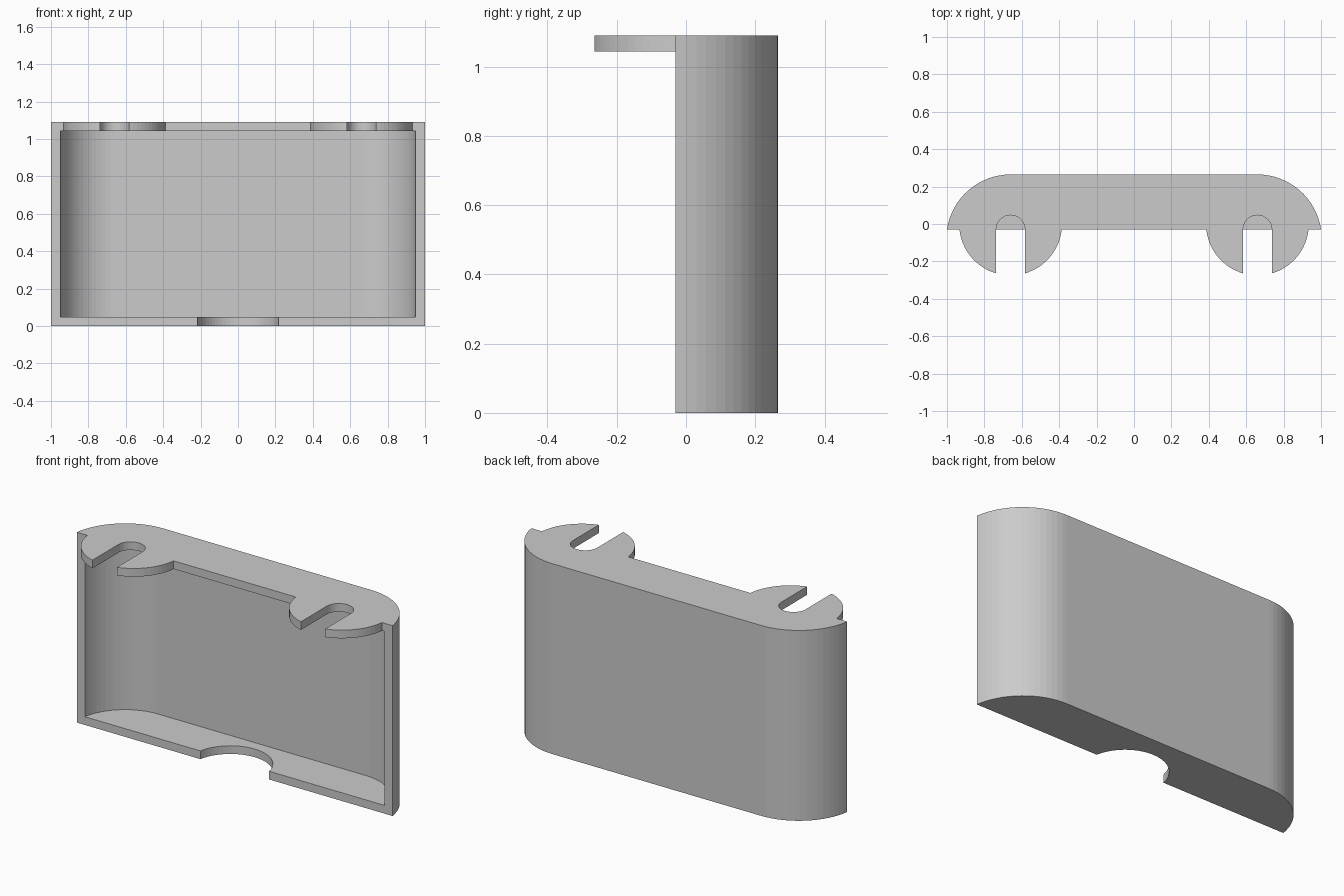
import bpy, bmesh
from math import sin, cos, asin, pi

if "Cube" in bpy.data.objects:
    bpy.data.objects.remove(bpy.data.objects["Cube"])

FRONT, HEIGHT, WALL = -0.03, 1.09, 0.047
END_X, END_Y, END_R = 0.659, -0.08, 0.345    # rounded ends of the body
LUG_X, LUG_R = 0.66, 0.275                   # hooked lugs on the top
SLOT_R = 0.077


def arc(cx, cy, r, a0, a1, n):
    return [(cx + r * cos(a0 + (a1 - a0) * i / n),
             cy + r * sin(a0 + (a1 - a0) * i / n)) for i in range(n + 1)]


def mirrored(half):
    return half + [(-x, y) for x, y in reversed(half)]


def prism(name, outline, z0, z1):
    bm = bmesh.new()
    face = bm.faces.new([bm.verts.new((x, y, z0)) for x, y in outline])
    top = bmesh.ops.extrude_face_region(bm, geom=[face])["geom"]
    bmesh.ops.translate(bm, vec=(0, 0, z1 - z0),
                        verts=[v for v in top if isinstance(v, bmesh.types.BMVert)])
    bmesh.ops.recalc_face_normals(bm, faces=bm.faces)
    mesh = bpy.data.meshes.new(name)
    bm.to_mesh(mesh)
    bm.free()
    obj = bpy.data.objects.new(name, mesh)
    bpy.context.collection.objects.link(obj)
    return obj


def cut(obj, cutter):
    mod = obj.modifiers.new("cut", 'BOOLEAN')
    mod.operation, mod.solver, mod.object = 'DIFFERENCE', 'EXACT', cutter
    cutter.hide_render = True
    bpy.context.view_layer.objects.active = obj
    bpy.ops.object.modifier_apply(modifier=mod.name)
    bpy.data.objects.remove(cutter)


def end_arc(r):
    return arc(END_X, END_Y, r, asin((FRONT - END_Y) / r), pi / 2, 16)


# Solid block with the top outline, lugs included
a = asin(-FRONT / LUG_R)
lug = arc(LUG_X, 0, LUG_R, pi + a, 2 * pi - a, 32)
holder = prism("wall_holder", mirrored(lug + end_arc(END_R)), 0, HEIGHT)

# Hollow inside and the space in front, below the top plate
hollow = [(1.2, -0.5), (1.2, FRONT)] + end_arc(END_R - WALL - 0.003)
cut(holder, prism("hollow_cutter", mirrored(hollow), WALL, HEIGHT - WALL))

# Trim the front of the floor
cut(holder, prism("front_cutter", mirrored([(1.2, -0.5), (1.2, FRONT)]), -0.1, 0.5))

# Round notch in the floor
cut(holder, prism("notch_cutter", arc(0, -0.07, 0.221, 0, 2 * pi, 64)[:-1], -0.1, 0.3))

# Open slots through the lugs
for side in (-1, 1):
    x = side * LUG_X
    slot = arc(x, FRONT, SLOT_R, 0, pi, 16) + [(x - SLOT_R, -0.5), (x + SLOT_R, -0.5)]
    cut(holder, prism("slot_cutter", slot, 0.9, 1.2))
